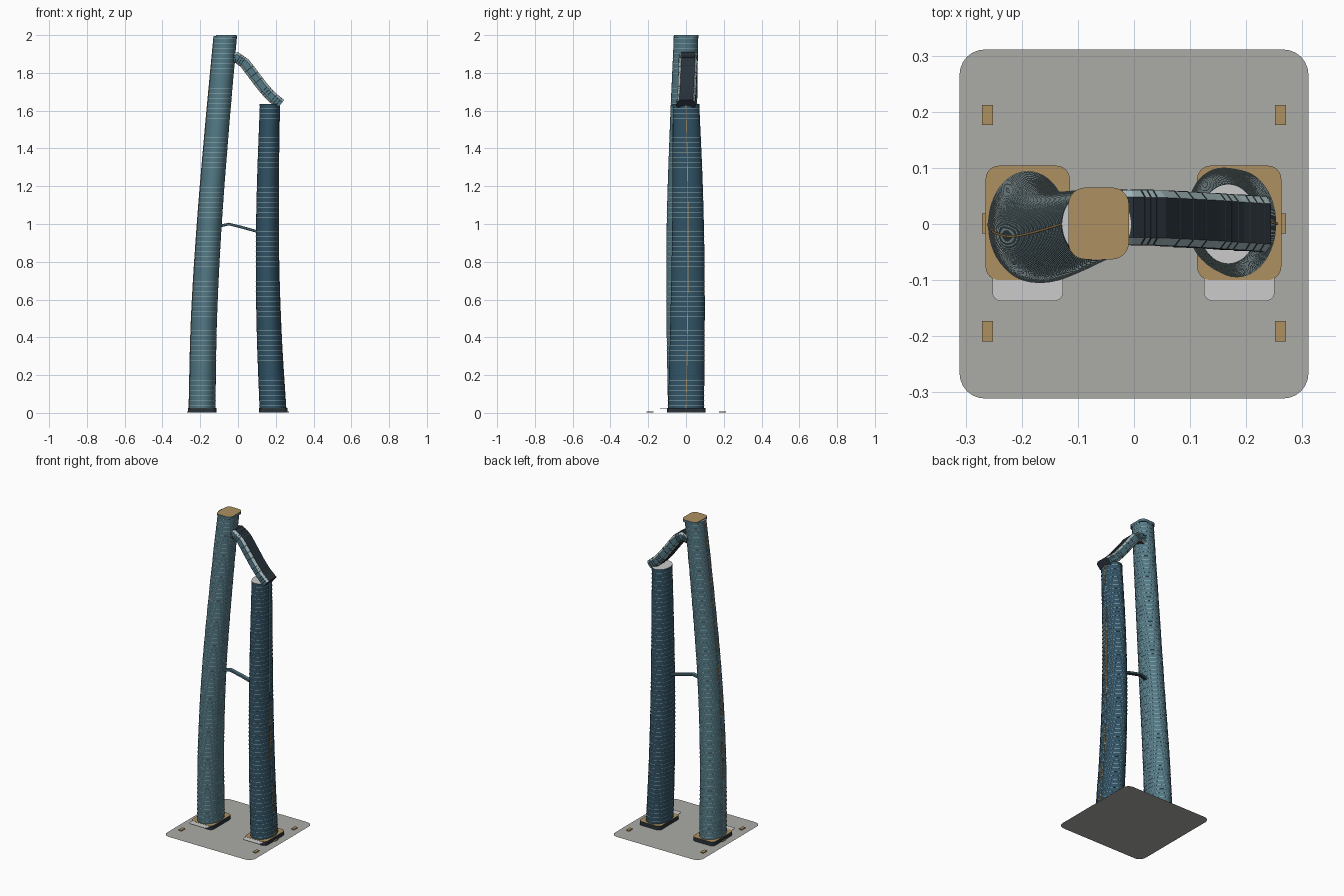
import bpy, bmesh, math
from mathutils import Vector

if "Cube" in bpy.data.objects:
    bpy.data.objects.remove(bpy.data.objects["Cube"])


def mat(name, rgb):
    m = bpy.data.materials.new(name)
    m.diffuse_color = (*rgb, 1)
    m.use_nodes = True
    m.node_tree.nodes["Principled BSDF"].inputs["Base Color"].default_value = m.diffuse_color
    return m


TEAL = mat("teal_glass", (0.085, 0.19, 0.235))
NAVY = mat("navy_glass", (0.03, 0.085, 0.13))
DARK = mat("dark_panel", (0.022, 0.032, 0.042))
PALE = mat("pale_glass", (0.36, 0.47, 0.49))
WHITE = mat("white_slab", (0.75, 0.75, 0.72))
TAN = mat("bronze", (0.42, 0.28, 0.12))
STONE = mat("stone", (0.41, 0.41, 0.38))


def make(name, bm, mats, smooth=None):
    me = bpy.data.meshes.new(name)
    bm.normal_update()
    bm.to_mesh(me)
    bm.free()
    for m in mats:
        me.materials.append(m)
    ob = bpy.data.objects.new(name, me)
    bpy.context.collection.objects.link(ob)
    if smooth:
        bpy.ops.object.select_all(action='DESELECT')
        ob.select_set(True)
        bpy.context.view_layer.objects.active = ob
        bpy.ops.object.shade_smooth_by_angle(angle=math.radians(smooth))
    return ob


def loft(bm, rings, caps=True, mat_of=lambda i: 0):
    loops = [[bm.verts.new(p) for p in r] for r in rings]
    n = len(loops[0])
    for a, b in zip(loops, loops[1:]):
        for i in range(n):
            j = (i + 1) % n
            bm.faces.new((a[i], a[j], b[j], b[i])).material_index = mat_of(i)
    if caps:
        bm.faces.new(loops[0][::-1])
        bm.faces.new(loops[-1])


def rounded(x0, x1, y0, y1, r, z, seg=6):
    pts = []
    for cx, cy, a0 in ((x1 - r, y1 - r, 0), (x0 + r, y1 - r, 90), (x0 + r, y0 + r, 180), (x1 - r, y0 + r, 270)):
        for k in range(seg + 1):
            a = math.radians(a0 + 90 * k / seg)
            pts.append((cx + r * math.cos(a), cy + r * math.sin(a), z))
    return pts


def slab(name, x0, x1, y0, y1, r, z0, z1, m, top=None):
    bm = bmesh.new()
    loft(bm, [rounded(x0, x1, y0, y1, r, z0), rounded(x0, x1, y0, y1, r, z1)])
    bm.faces.ensure_lookup_table()
    if top:
        bm.faces[-1].material_index = 1
    return make(name, bm, [m, top] if top else [m])


def interp(keys, z):
    # smooth cubic through the tower key sections
    i = max(k for k in range(len(keys) - 1) if keys[k][0] <= z or k == 0)
    p1, p2 = keys[i], keys[i + 1]
    p0, p3 = keys[max(i - 1, 0)], keys[min(i + 2, len(keys) - 1)]
    h = p2[0] - p1[0]
    t = (z - p1[0]) / h
    out = []
    for c in range(1, 5):
        m1 = (p2[c] - p0[c]) / (p2[0] - p0[0]) * h
        m2 = (p3[c] - p1[c]) / (p3[0] - p1[0]) * h
        out.append((2*t**3 - 3*t**2 + 1)*p1[c] + (t**3 - 2*t*t + t)*m1
                   + (3*t*t - 2*t**3)*p2[c] + (t**3 - t*t)*m2)
    return out


def section(keys, z, grow=0.0, n=48):
    cx, cy, rx, ry = interp(keys, z)
    return [(cx + (rx + grow) * math.cos(2*math.pi*k/n), cy + (ry + grow) * math.sin(2*math.pi*k/n), z)
            for k in range(n)]


def tower(name, keys, top, glass, side):
    # curved glass shell
    bm = bmesh.new()
    zs = [0.02 + (top - 0.02) * k / 48 for k in range(49)]
    loft(bm, [section(keys, z) for z in zs])
    make(name + "_shell", bm, [glass], 40)
    # thin floor edges
    bm = bmesh.new()
    z = 0.04
    while z < top - 0.015:
        loft(bm, [section(keys, z), section(keys, z, 0.0012), section(keys, z + 0.002, 0.0012),
                  section(keys, z + 0.002)], caps=False)
        z += 0.0262
    make(name + "_floor_edges", bm, [PALE], 40)
    # bronze fin up the outer side
    bm = bmesh.new()
    rings = []
    for z in zs:
        cx, cy, rx, ry = interp(keys, z)
        x = cx + side * rx
        rings.append([(x + a * 0.0025, cy + b * 0.002, z) for a, b in ((-1, -1), (1, -1), (1, 1), (-1, 1))])
    loft(bm, rings)
    make(name + "_fin", bm, [TAN])
    # roof disc
    bm = bmesh.new()
    loft(bm, [section(keys, top - 0.012, 0.001), section(keys, top + 0.001, 0.001)])
    bm.faces.ensure_lookup_table()
    bm.faces[-1].material_index = 1
    make(name + "_roof", bm, [glass, WHITE], 40)


TALL = [(0, -0.190, 0.000, 0.070, 0.095), (0.5, -0.179, -0.015, 0.068, 0.088),
        (1.0, -0.151, -0.022, 0.065, 0.080), (1.5, -0.111, -0.014, 0.063, 0.072),
        (2.0, -0.066, 0.000, 0.061, 0.064)]
SHORT = [(0, 0.185, 0.000, 0.070, 0.095), (0.4, 0.165, 0.007, 0.065, 0.092),
         (0.8, 0.155, 0.011, 0.061, 0.087), (1.2, 0.157, 0.009, 0.057, 0.080),
         (1.64, 0.168, 0.000, 0.052, 0.070)]
tower("tall_tower", TALL, 1.994, TEAL, -1)
tower("short_tower", SHORT, 1.634, NAVY, 1)
slab("tall_tower_cap", -0.117, -0.009, -0.063, 0.065, 0.03, 1.985, 2.0, TEAL, TAN)


def tube(name, path, w, h, c, mats, mat_of, ribs=0):
    # chamfered tube swept along a path in the xz plane
    prof = [(-w, -h + c), (-w + c, -h), (w - c, -h), (w, -h + c), (w, h - c), (w - c, h), (-w + c, h), (-w, h - c)]
    pts = [Vector(p) for p in path]

    def ring(p, t, s=1.0):
        t = t.normalized()
        up = Vector((-t.z, 0, t.x))
        return [p + Vector((0, a * s, 0)) + up * b * s for a, b in prof]
    dirs = [pts[min(i + 1, len(pts) - 1)] - pts[max(i - 1, 0)] for i in range(len(pts))]
    bm = bmesh.new()
    loft(bm, [ring(p, d) for p, d in zip(pts, dirs)], mat_of=mat_of)
    bmesh.ops.recalc_face_normals(bm, faces=bm.faces)
    make(name, bm, mats)
    if ribs:
        bm = bmesh.new()
        for i in range(len(pts) - 1):
            d = pts[i + 1] - pts[i]
            for k in range(1, ribs):
                p = pts[i] + d * (k / ribs)
                loft(bm, [ring(p, d), ring(p + d.normalized() * 0.0012, d, 1.02)])
        bmesh.ops.recalc_face_normals(bm, faces=bm.faces)
        make(name + "_ribs", bm, [DARK])


# sloping roof bridge and slim mid-height link
tube("roof_bridge", [(-0.045, 0.011, 1.872), (-0.008, 0.012, 1.882), (0.035, 0.011, 1.852), (0.130, 0.006, 1.727),
                     (0.175, 0.003, 1.676), (0.226, 0.000, 1.634)], 0.049, 0.029, 0.013,
     [DARK, PALE, TEAL], lambda i: 0 if i in (1, 5) else (2 if i in (3, 7) else 1), 4)
tube("mid_link", [(-0.11, -0.005, 0.985), (-0.05, 0, 1.0), (0.02, 0.003, 0.983), (0.12, 0.005, 0.955)],
     0.013, 0.007, 0.003, [DARK, TEAL], lambda i: 0 if i == 1 else 1)

# ground plate
bm = bmesh.new()
bm.faces.new([bm.verts.new(p) for p in rounded(-0.311, 0.311, -0.311, 0.311, 0.045, 0)])
make("ground_plate", bm, [STONE])

# podiums, entrance canopies and corner benches
for name, cx in (("left", -0.1895), ("right", 0.1875)):
    slab(name + "_podium", cx - 0.075, cx + 0.075, -0.1, 0.104, 0.024, 0.001, 0.026, DARK, TAN)
    slab(name + "_canopy", cx - 0.063, cx + 0.063, -0.137, -0.06, 0.015, 0.022, 0.025, WHITE)
    s = 1 if cx > 0 else -1
    for j, y in enumerate((-0.191, 0.001, 0.194)):
        slab(f"{name}_bench_{j}", s*0.261 - 0.01, s*0.261 + 0.01, y - 0.018, y + 0.018, 0.0005, 0.001, 0.007, TAN)
